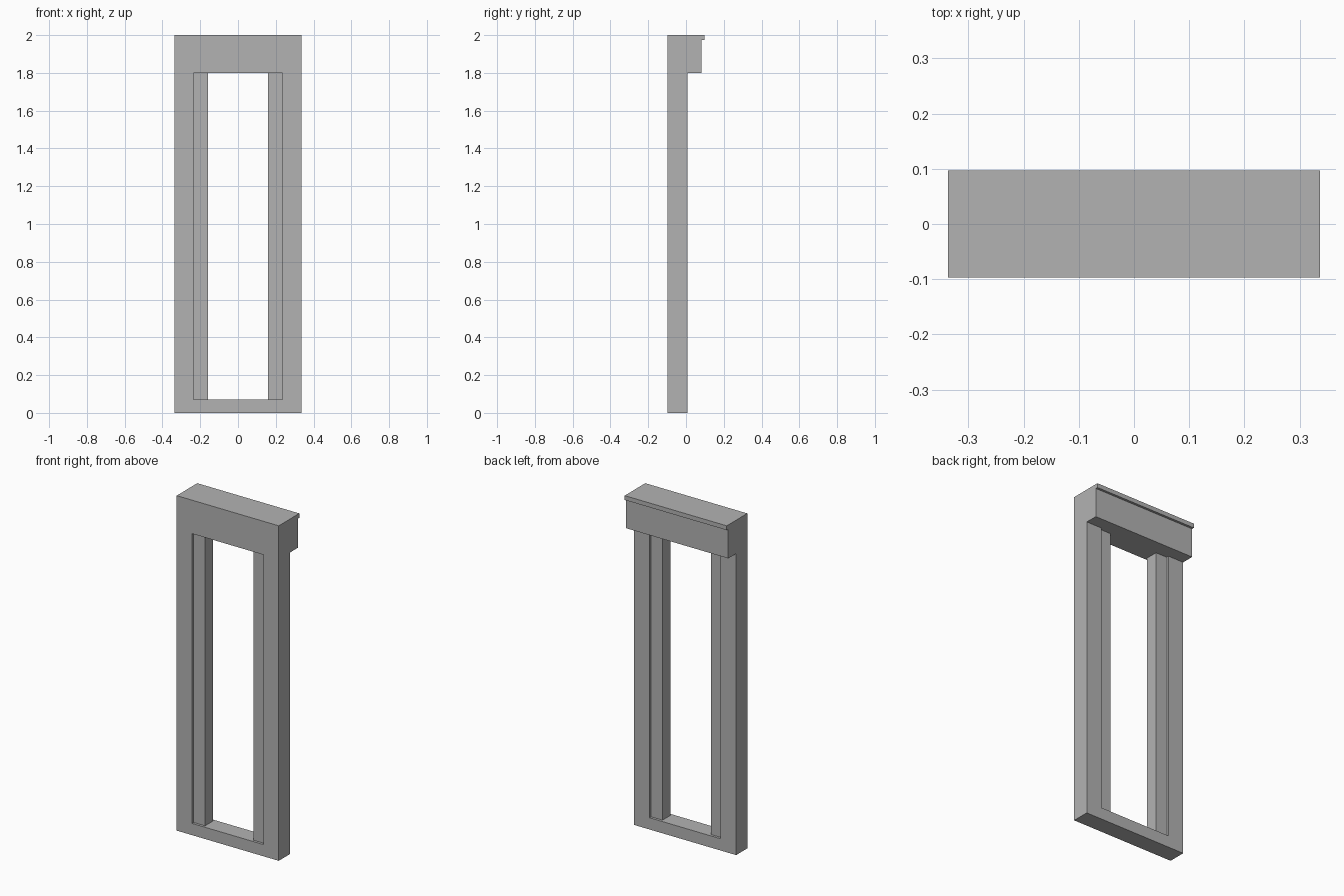
import bpy
import bmesh

cube = bpy.data.objects.get("Cube")
if cube:
    bpy.data.objects.remove(cube, do_unlink=True)

# Overall dimensions
HALF_W, HEIGHT = 0.337, 2.0
FRONT, BACK = -0.097, 0.008
OPEN_W, OPEN_LOW, OPEN_TOP = 0.235, 0.07, 1.8
STOP_W, RECESS = 0.16, 0.015

grey = bpy.data.materials.new("plain grey")
grey.use_nodes = True
colour = (0.45, 0.45, 0.45, 1)
grey.diffuse_color = colour
grey.node_tree.nodes["Principled BSDF"].inputs["Base Color"].default_value = colour


def finish(name, bm):
    bmesh.ops.recalc_face_normals(bm, faces=bm.faces)
    mesh = bpy.data.meshes.new(name)
    bm.to_mesh(mesh)
    bm.free()
    mesh.materials.append(grey)
    obj = bpy.data.objects.new(name, mesh)
    bpy.context.collection.objects.link(obj)
    return obj


def prism(name, points, offset):
    """Extrude a closed outline along an offset."""
    bm = bmesh.new()
    face = bm.faces.new([bm.verts.new(p) for p in points])
    new = bmesh.ops.extrude_face_region(bm, geom=[face], use_keep_orig=True)["geom"]
    verts = [v for v in new if isinstance(v, bmesh.types.BMVert)]
    bmesh.ops.translate(bm, verts=verts, vec=offset)
    return finish(name, bm)


def rectangle(x0, x1, z0, z1, y):
    return [(x0, y, z0), (x1, y, z0), (x1, y, z1), (x0, y, z1)]


# Main frame: four rectangular loops joined into one closed ring
bm = bmesh.new()
outer = (-HALF_W, HALF_W, 0, HEIGHT)
inner = (-OPEN_W, OPEN_W, OPEN_LOW, OPEN_TOP)
loops = [[bm.verts.new(p) for p in rectangle(*size, y)]
         for size, y in ((outer, FRONT), (inner, FRONT), (inner, BACK), (outer, BACK))]
for i, a in enumerate(loops):
    b = loops[(i + 1) % 4]
    for j in range(4):
        k = (j + 1) % 4
        bm.faces.new((a[j], a[k], b[k], b[j]))
finish("frame", bm)

# Header box on the back with a small projecting lip at the top
lip_z, box_y, lip_y = 1.974, 0.083, 0.097
profile = [(BACK, OPEN_TOP), (box_y, OPEN_TOP), (box_y, lip_z),
           (lip_y, lip_z), (lip_y, HEIGHT), (BACK, HEIGHT)]
prism("header_box", [(-HALF_W, y, z) for y, z in profile], (2 * HALF_W, 0, 0))

# Slightly recessed upright strips on both sides of the opening
for side, s in (("left", 1), ("right", -1)):
    outline = rectangle(s * STOP_W, s * OPEN_W, OPEN_LOW, OPEN_TOP, FRONT + RECESS)
    prism(side + "_inner_strip", outline, (0, BACK - FRONT - 2 * RECESS, 0))
